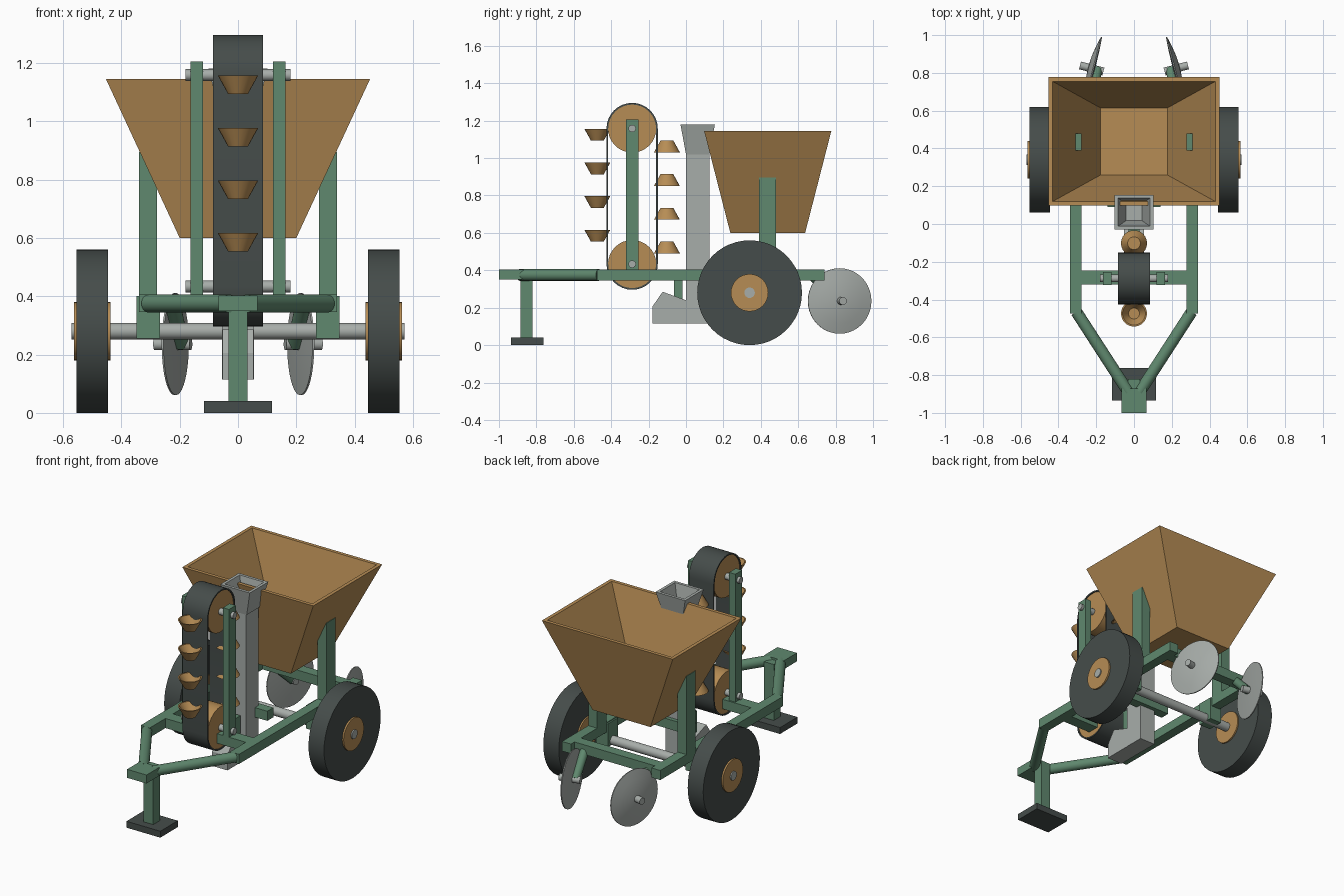
import bpy, bmesh, math
from mathutils import Vector

cube = bpy.data.objects.get("Cube")
if cube:
    bpy.data.objects.remove(cube, do_unlink=True)


def material(name, rgb):
    m = bpy.data.materials.new(name)
    m.use_nodes = True
    m.diffuse_color = (*rgb, 1)
    m.node_tree.nodes["Principled BSDF"].inputs["Base Color"].default_value = (*rgb, 1)
    return m


GREEN = material("green_paint", (0.115, 0.246, 0.156))
WOOD = material("ochre", (0.47, 0.265, 0.09))
DARK = material("dark_rubber", (0.06, 0.073, 0.069))
STEEL = material("steel", (0.39, 0.42, 0.40))
round_parts = []


def finish(name, bm, mat, smooth=False):
    bmesh.ops.remove_doubles(bm, verts=bm.verts, dist=1e-5)
    bmesh.ops.recalc_face_normals(bm, faces=bm.faces)
    me = bpy.data.meshes.new(name)
    bm.to_mesh(me)
    bm.free()
    me.materials.append(mat)
    ob = bpy.data.objects.new(name, me)
    bpy.context.collection.objects.link(ob)
    if smooth:
        round_parts.append(ob)
    return ob


def box(name, mat, x, y, z):
    """Box from (min, max) ranges."""
    bm = bmesh.new()
    bmesh.ops.create_cube(bm, size=1)
    for v in bm.verts:
        v.co = [r[0] + (c + 0.5) * (r[1] - r[0]) for c, r in zip(v.co, (x, y, z))]
    return finish(name, bm, mat)


def pair(name, mat, x, y, z):
    """Box on both sides of the machine."""
    box("left_" + name, mat, x, y, z)
    box("right_" + name, mat, (-x[1], -x[0]), y, z)


def rod(name, mat, p, q, r, sides=32):
    """Cylinder between two points."""
    p, q = Vector(p), Vector(q)
    bm = bmesh.new()
    bmesh.ops.create_cone(bm, cap_ends=True, segments=sides, radius1=r, radius2=r,
                          depth=(q - p).length)
    ob = finish(name, bm, mat, True)
    ob.location = (p + q) / 2
    ob.rotation_euler = (q - p).to_track_quat('Z', 'Y').to_euler()
    return ob


def lathe(name, mat, profile, loc, axis, sides=32):
    """Turn an (r, z) profile around an axis."""
    bm = bmesh.new()
    vs = [bm.verts.new((r, 0, z)) for r, z in profile]
    es = [bm.edges.new(e) for e in zip(vs, vs[1:])]
    bmesh.ops.spin(bm, geom=vs + es, axis=(0, 0, 1), cent=(0, 0, 0),
                   angle=math.tau, steps=sides)
    ob = finish(name, bm, mat, True)
    ob.location = loc
    ob.rotation_euler = Vector(axis).to_track_quat('Z', 'Y').to_euler()
    return ob


def bin_shape(name, mat, y_mid, low, high, z0, z1, wall, floor):
    """Open tapered bin; low and high are half sizes in x and y."""
    bm = bmesh.new()
    inner_low = [s - wall for s in low]
    inner_high = [s - wall for s in high]
    rings = []
    for (hx, hy), z in ((low, z0), (high, z1), (inner_high, z1), (inner_low, z0 + floor)):
        rings.append([bm.verts.new((sx * hx, y_mid + sy * hy, z))
                      for sx, sy in ((-1, -1), (1, -1), (1, 1), (-1, 1))])
    for a, b in zip(rings, rings[1:]):
        for i in range(4):
            j = (i + 1) % 4
            bm.faces.new((a[i], a[j], b[j], b[i]))
    bm.faces.new(rings[0])
    bm.faces.new(rings[-1])
    return finish(name, bm, mat)


# Frame
RAIL_Z = (0.345, 0.405)
pair("rail", GREEN, (0.278, 0.34), (-0.475, 0.74), RAIL_Z)
pair("axle_bracket", GREEN, (0.268, 0.348), (0.29, 0.39), (0.255, 0.4))
pair("hopper_post", GREEN, (0.278, 0.34), (0.39, 0.48), (0.4, 0.895))
box("front_crossbar", GREEN, (-0.3, 0.3), (-0.32, -0.245), RAIL_Z)
box("rear_crossbar", GREEN, (-0.3, 0.3), (0.64, 0.705), RAIL_Z)
box("chute_crossbar", GREEN, (-0.14, 0.14), (0.09, 0.15), RAIL_Z)
box("hitch_block", GREEN, (-0.067, 0.067), (-1.0, -0.87), (0.35, 0.403))
for side, s in (("left", 1), ("right", -1)):
    rod(side + "_drawbar", GREEN, (s * 0.305, -0.465, 0.375), (s * 0.03, -0.89, 0.375), 0.031)

# Front stand
box("stand_post", GREEN, (-0.033, 0.033), (-0.885, -0.82), (0.035, 0.39))
box("stand_foot", DARK, (-0.117, 0.117), (-0.935, -0.762), (0, 0.04))

# Axle and wheels
rod("axle", STEEL, (-0.57, 0.34, 0.28), (0.57, 0.34, 0.28), 0.028)
for side, s in (("left", 1), ("right", -1)):
    rod(side + "_tire", DARK, (s * 0.446, 0.34, 0.28), (s * 0.553, 0.34, 0.28), 0.28, 48)
    rod(side + "_hub", WOOD, (s * 0.437, 0.34, 0.28), (s * 0.563, 0.34, 0.28), 0.1)

# Hopper
bin_shape("hopper", WOOD, 0.437, (0.2, 0.2), (0.453, 0.34), 0.6, 1.145, 0.022, 0.02)

# Chute, funnel and furrow shoe
box("chute", STEEL, (-0.054, 0.054), (0, 0.125), (0.115, 1.03))
bin_shape("chute_funnel", STEEL, 0.0625, (0.06, 0.0625), (0.102, 0.092), 1.02, 1.18, 0.018, 0.012)
bm = bmesh.new()
outline = ((-0.18, 0.115), (0.125, 0.115), (0.125, 0.24), (0, 0.24), (-0.125, 0.285), (-0.18, 0.205))
face = bm.faces.new([bm.verts.new((-0.053, y, z)) for y, z in outline])
grown = bmesh.ops.extrude_face_region(bm, geom=[face])["geom"]
bmesh.ops.translate(bm, vec=(0.106, 0, 0), verts=[g for g in grown if isinstance(g, bmesh.types.BMVert)])
finish("furrow_shoe", bm, STEEL)
box("shoe_strut", GREEN, (-0.03, 0.03), (-0.065, -0.018), (0.24, 0.39))

# Elevator pulleys, shafts and posts
BELT_Y, LOW_Z, TOP_Z = -0.288, 0.433, 1.158
for name, z in (("lower", LOW_Z), ("upper", TOP_Z)):
    rod(name + "_pulley", WOOD, (-0.08, BELT_Y, z), (0.08, BELT_Y, z), 0.129)
    rod(name + "_shaft", STEEL, (-0.18, BELT_Y, z), (0.18, BELT_Y, z), 0.02, 24)
pair("elevator_post", GREEN, (0.12, 0.163), (-0.322, -0.255), (0.4, 1.205))

# Belt loop
bm = bmesh.new()
STEPS = 16
sections = []
for z, start in ((TOP_Z, 0), (LOW_Z, math.pi)):
    for i in range(STEPS + 1):
        a = start + math.pi * i / STEPS
        sections.append([bm.verts.new((x, BELT_Y + r * math.cos(a), z + r * math.sin(a)))
                         for x, r in ((-0.086, 0.128), (-0.086, 0.137), (0.086, 0.137), (0.086, 0.128))])
for a, b in zip(sections, sections[1:] + sections[:1]):
    for i in range(4):
        j = (i + 1) % 4
        bm.faces.new((a[i], a[j], b[j], b[i]))
finish("elevator_belt", bm, DARK, True)

# Cups: upright going up the front, upside down on the back
cup = ((0, 0), (0.034, 0), (0.069, 0.063), (0.061, 0.063), (0.029, 0.008), (0, 0.008))
for i in range(4):
    lathe(f"front_cup_{i + 1}", WOOD, cup, (0, BELT_Y - 0.186, 1.093 - 0.18 * i), (0, 0, 1), 24)
    lathe(f"back_cup_{i + 1}", WOOD, cup, (0, BELT_Y + 0.186, 1.094 - 0.18 * i), (0, 0, -1), 24)

# Covering discs with arms and pins
dish = ((0, 0.026), (0.06, 0.023), (0.12, 0.013), (0.175, 0), (0.175, -0.006), (0.1, -0.01), (0, -0.012))
for side, s in (("left", 1), ("right", -1)):
    centre = Vector((s * 0.218, 0.822, 0.236))
    axis = Vector((s * 0.97, 0.25, 0)).normalized()
    lathe(side + "_disc", STEEL, dish, centre, axis, 40)
    rod(side + "_disc_pin", STEEL, centre - axis * 0.058, centre + axis * 0.07, 0.021, 24)
    rod(side + "_disc_arm", GREEN, (s * 0.225, 0.665, 0.38), centre - axis * 0.025, 0.026, 24)

# Smooth the round parts, keeping their edges crisp
bpy.ops.object.select_all(action='DESELECT')
for ob in round_parts:
    ob.select_set(True)
bpy.context.view_layer.objects.active = round_parts[0]
bpy.ops.object.shade_smooth_by_angle(angle=math.radians(30))
